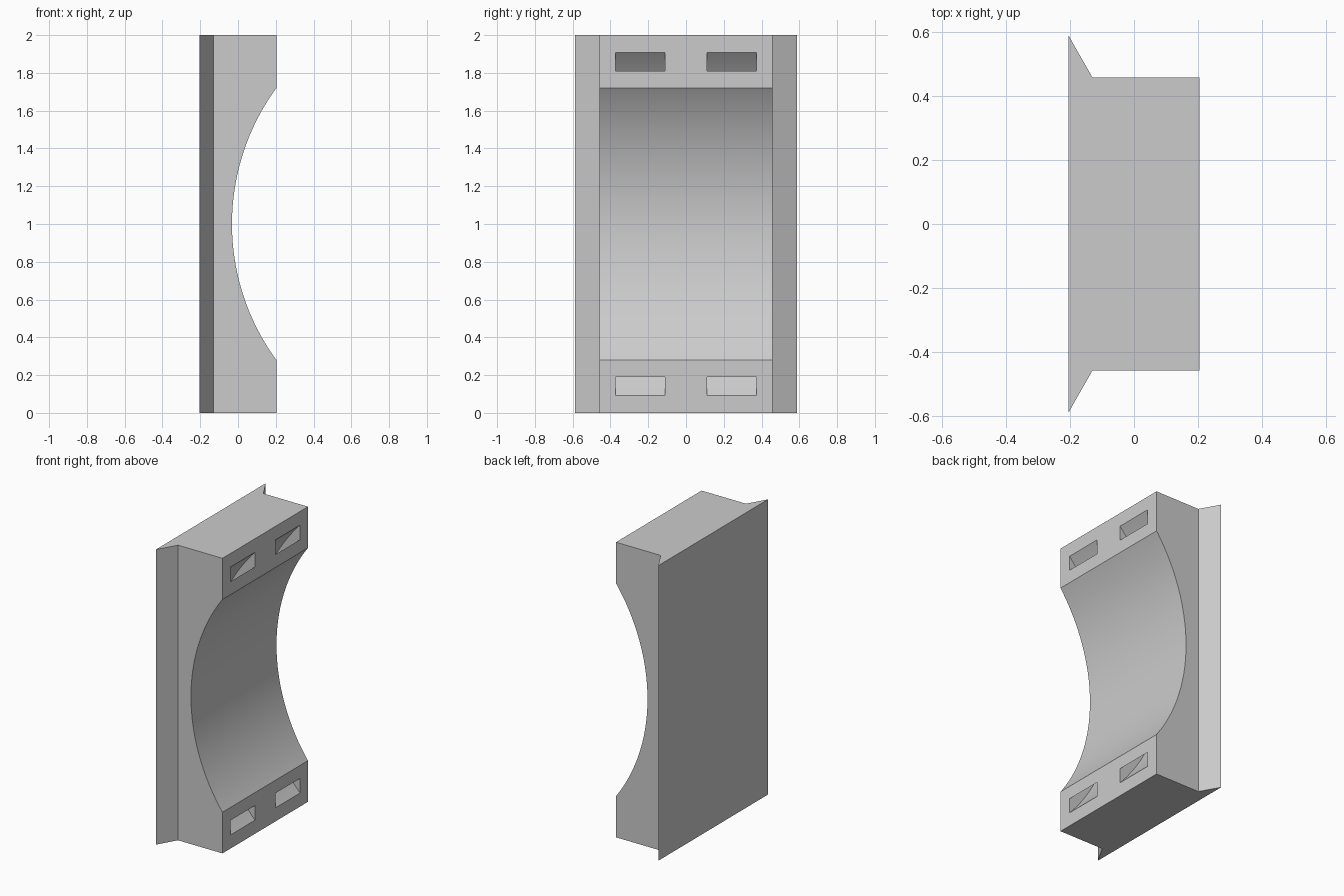
import bpy
import bmesh
from math import sin, cos, asin, radians
from mathutils import Vector

if "Cube" in bpy.data.objects:
    bpy.data.objects.remove(bpy.data.objects["Cube"])

HEIGHT = 2.0
FRONT_X = 0.204
CRADLE_R = 1.22
CENTRE = Vector((1.188, 0, 1.0))   # axis of the round cradle

grey = bpy.data.materials.new("plain grey")
grey.use_nodes = True
grey.diffuse_color = (0.6, 0.6, 0.6, 1)
grey.node_tree.nodes["Principled BSDF"].inputs["Base Color"].default_value = (0.6, 0.6, 0.6, 1)


def prism(name, points, sweep):
    """Extrude a flat outline along a vector into a closed solid."""
    bm = bmesh.new()
    face = bm.faces.new([bm.verts.new(p) for p in points])
    moved = bmesh.ops.extrude_face_region(bm, geom=[face])["geom"]
    bmesh.ops.translate(bm, vec=sweep, verts=[v for v in moved if isinstance(v, bmesh.types.BMVert)])
    bmesh.ops.recalc_face_normals(bm, faces=bm.faces)
    mesh = bpy.data.meshes.new(name)
    bm.to_mesh(mesh)
    bm.free()
    mesh.materials.append(grey)
    obj = bpy.data.objects.new(name, mesh)
    bpy.context.collection.objects.link(obj)
    return obj


def arc(radius, half_angle, y, steps=48):
    """Points on a circle around the cradle axis, from bottom to top."""
    angles = [half_angle * (2 * i / steps - 1) for i in range(steps + 1)]
    return [CENTRE + Vector((-radius * cos(a), y, radius * sin(a))) for a in angles]


# Block with flared wings along its back
half = [(FRONT_X, 0.458), (-0.13, 0.458), (-0.204, 0.588)]
outline = half + [(x, -y) for x, y in reversed(half)]
body = prism("saddle_block", [(x, y, 0) for x, y in outline], (0, 0, HEIGHT))

# Round cradle across the front
cutters = [prism("cradle_cutter", arc(CRADLE_R, radians(60), -0.8), (0, 1.6, 0))]

# Two curved strap channels running behind the cradle
for side, y in (("right", -0.372), ("left", 0.11)):
    ring = arc(1.274, radians(55), y) + arc(1.339, radians(55), y)[::-1]
    cutters.append(prism(side + "_strap_cutter", ring, (0, 0.262, 0)))

bpy.context.view_layer.objects.active = body
body.select_set(True)
for cutter in cutters:
    cutter.hide_render = True
    mod = body.modifiers.new(cutter.name, "BOOLEAN")
    mod.operation = "DIFFERENCE"
    mod.solver = "EXACT"
    mod.object = cutter
    bpy.ops.object.modifier_apply(modifier=mod.name)
for cutter in cutters:
    bpy.data.objects.remove(cutter)

bpy.ops.object.shade_smooth_by_angle(angle=radians(20))
